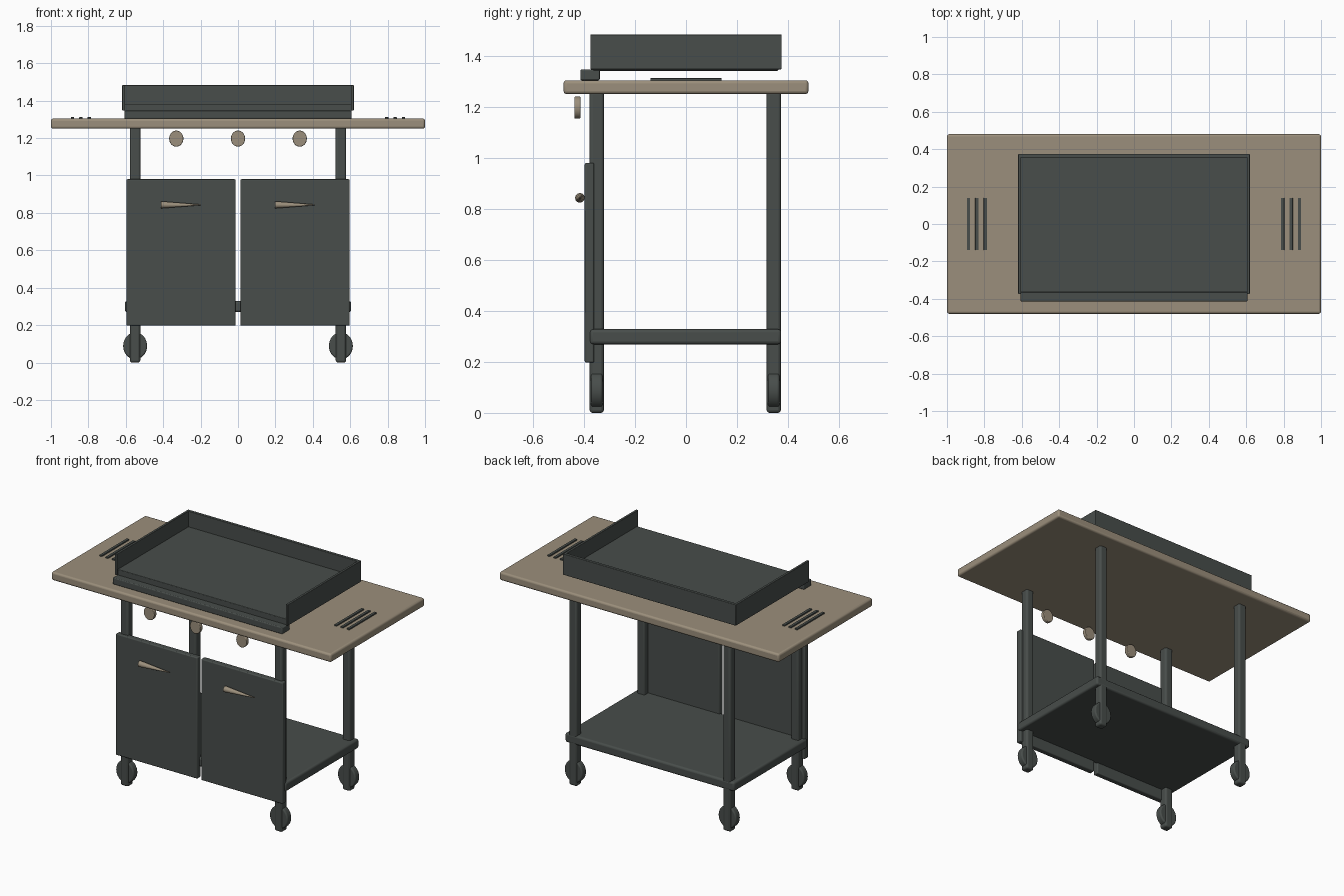
import bpy, math

if "Cube" in bpy.data.objects:
    bpy.data.objects.remove(bpy.data.objects["Cube"])


def material(name, rgb):
    m = bpy.data.materials.new(name)
    m.diffuse_color = (*rgb, 1)
    m.use_nodes = True
    m.node_tree.nodes["Principled BSDF"].inputs["Base Color"].default_value = m.diffuse_color
    return m


DARK = material("dark_metal", (0.065, 0.075, 0.07))
TAN = material("tan_wood", (0.33, 0.275, 0.20))


def finish(ob, name, mat, bevel):
    ob.name = name
    ob.data.materials.append(mat)
    if bevel:
        b = ob.modifiers.new("bevel", 'BEVEL')
        b.width = bevel
        b.segments = 3
        b.limit_method = 'ANGLE'
        b.angle_limit = math.radians(40)
    bpy.ops.object.shade_smooth_by_angle(angle=math.radians(35))
    return ob


def box(name, x, y, z, mat=DARK, bevel=0.004):
    """Box given as (min, max) pairs on each axis."""
    bpy.ops.mesh.primitive_cube_add(
        size=1, location=[(a + b) / 2 for a, b in (x, y, z)])
    ob = bpy.context.object
    ob.scale = [b - a for a, b in (x, y, z)]
    bpy.ops.object.transform_apply(location=False, rotation=False, scale=True)
    return finish(ob, name, mat, bevel)


def disc(name, loc, rx, rz, depth, mat, bevel):
    """Slightly oval disc whose axis runs along y."""
    bpy.ops.mesh.primitive_cylinder_add(
        vertices=32, radius=1, depth=depth, location=loc,
        rotation=(math.pi / 2, 0, 0))
    ob = bpy.context.object
    ob.scale = (rx, rz, 1)
    bpy.ops.object.transform_apply(location=False, rotation=True, scale=True)
    return finish(ob, name, mat, bevel)


# Tabletop
box("tabletop", (-1, 1), (-0.48, 0.48), (1.25, 1.304), TAN, 0.012)

# Griddle plate with walls on three sides and a grease lip in front
box("griddle_plate", (-0.608, 0.608), (-0.365, 0.362), (1.341, 1.382))
box("griddle_back_wall", (-0.615, 0.615), (0.355, 0.375), (1.347, 1.483), bevel=0.003)
box("grease_lip", (-0.607, 0.607), (-0.414, -0.338), (1.304, 1.346), bevel=0.005)

# Legs, wheels, griddle sides and side vents, mirrored left and right
for s, side in ((-1, "left"), (1, "right")):
    box(f"griddle_wall_{side}", sorted((s * 0.603, s * 0.619)),
        (-0.375, 0.375), (1.347, 1.483), bevel=0.003)
    for cy, end in ((-0.35, "front"), (0.344, "back")):
        box(f"{end}_leg_{side}", (s * 0.55 - 0.028, s * 0.55 + 0.028),
            (cy - 0.028, cy + 0.028), (0, 1.26), bevel=0.012)
        disc(f"{end}_wheel_{side}", (s * 0.55, cy, 0.089),
             0.064, 0.072, 0.044, DARK, 0.008)
    for i, vx in enumerate((0.795, 0.84, 0.885)):
        box(f"vent_{side}_{i}", (s * vx - 0.009, s * vx + 0.009),
            (-0.14, 0.14), (1.30, 1.312), bevel=0.002)

# Lower shelf
box("shelf", (-0.605, 0.605), (-0.377, 0.373), (0.269, 0.328), bevel=0.012)

# Doors with tapered handles
for cx, side in ((-0.305, "left"), (0.305, "right")):
    box(f"door_{side}", (cx - 0.292, cx + 0.292),
        (-0.397, -0.36), (0.197, 0.98), bevel=0.006)
    bpy.ops.mesh.primitive_cone_add(
        vertices=12, radius1=0.019, radius2=0.002, depth=0.215,
        location=(cx, -0.416, 0.843), rotation=(0, math.pi / 2, 0))
    finish(bpy.context.object, f"door_handle_{side}", TAN, 0)

# Control knobs
for i, kx in enumerate((-0.33, 0, 0.33)):
    disc(f"knob_{i}", (kx, -0.426, 1.197), 0.038, 0.043, 0.024, TAN, 0.004)
